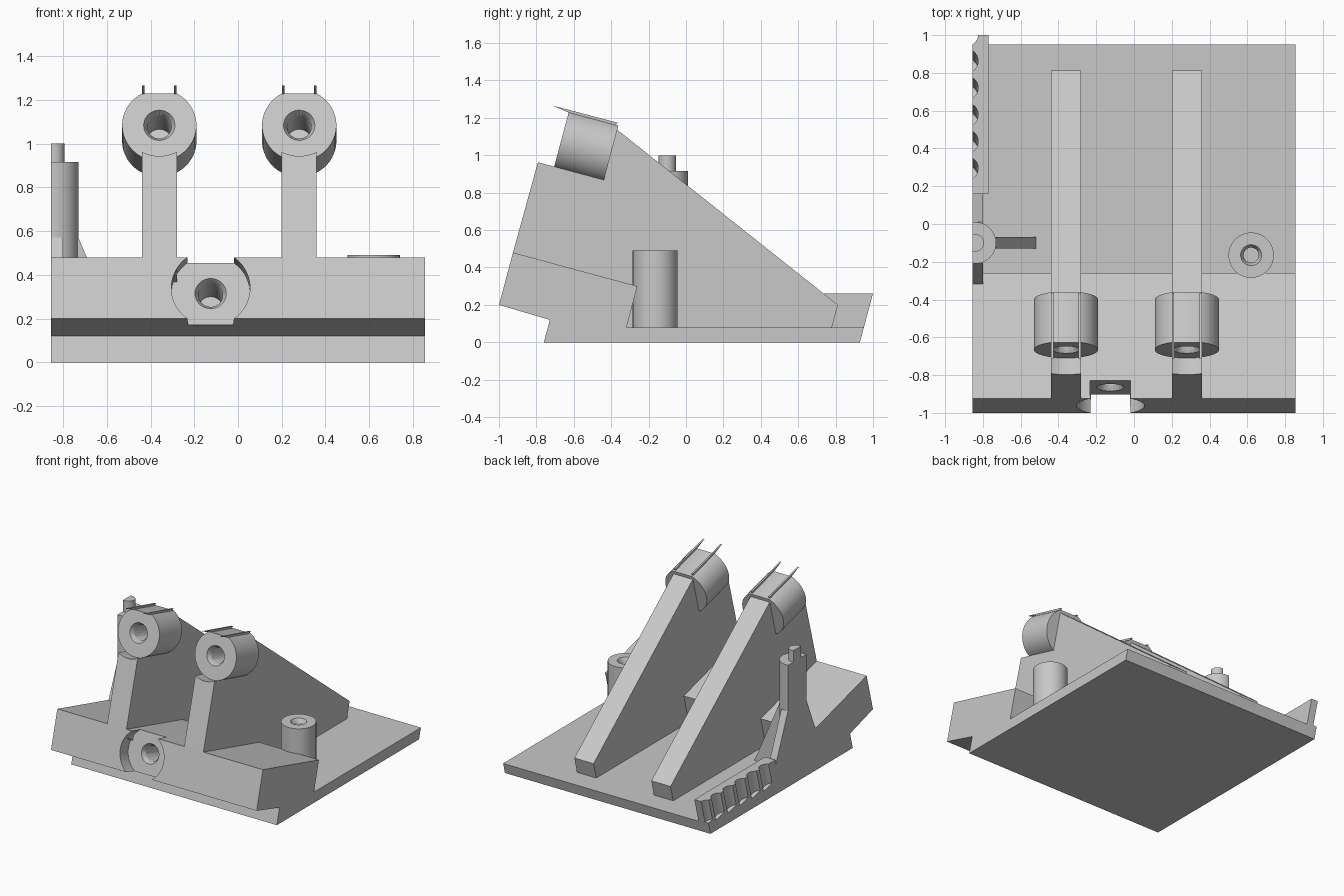
import bpy, bmesh, math
from mathutils import Vector, Matrix

if "Cube" in bpy.data.objects:
    bpy.data.objects.remove(bpy.data.objects["Cube"], do_unlink=True)

# One plain grey for the whole fixture
grey = bpy.data.materials.new("light_grey")
grey.use_nodes = True
COLOUR = (0.58, 0.58, 0.58, 1)
grey.diffuse_color = COLOUR
grey.node_tree.nodes["Principled BSDF"].inputs["Base Color"].default_value = COLOUR

# Tilted working directions: up along the leaning front, and back into the body
TILT = math.radians(15)
UP = Vector((0, math.sin(TILT), math.cos(TILT)))
BACK = Vector((0, math.cos(TILT), -math.sin(TILT)))
Z = Vector((0, 0, 1))
SIDE = 0.855


def finish(name, bm):
    bmesh.ops.recalc_face_normals(bm, faces=bm.faces)
    mesh = bpy.data.meshes.new(name)
    bm.to_mesh(mesh)
    bm.free()
    mesh.materials.append(grey)
    ob = bpy.data.objects.new(name, mesh)
    bpy.context.collection.objects.link(ob)
    return ob


def prism(name, profile, x0, x1):
    """Side profile in (y, z), extruded across x."""
    bm = bmesh.new()
    face = bm.faces.new([bm.verts.new((x0, y, z)) for y, z in profile])
    out = bmesh.ops.extrude_face_region(bm, geom=[face])
    verts = [g for g in out["geom"] if isinstance(g, bmesh.types.BMVert)]
    bmesh.ops.translate(bm, verts=verts, vec=(x1 - x0, 0, 0))
    return finish(name, bm)


def rod(name, start, axis, r, length, r2=None, clip=None):
    """Cylinder or cone from start along axis, optionally clipped by a plane."""
    bm = bmesh.new()
    bmesh.ops.create_cone(bm, cap_ends=True, segments=64, radius1=r,
                          radius2=r if r2 is None else r2, depth=length)
    turn = Z.rotation_difference(axis).to_matrix().to_4x4()
    place = Matrix.Translation(Vector(start) + axis * length / 2) @ turn
    bmesh.ops.transform(bm, matrix=place, verts=bm.verts)
    if clip:
        bmesh.ops.bisect_plane(bm, geom=bm.verts[:] + bm.edges[:] + bm.faces[:],
                               plane_co=clip[0], plane_no=clip[1], clear_outer=True)
        bmesh.ops.holes_fill(bm, edges=[e for e in bm.edges if e.is_boundary])
    return finish(name, bm)


def cut(ob, cutter):
    mod = ob.modifiers.new("cut", 'BOOLEAN')
    mod.operation = 'DIFFERENCE'
    mod.solver = 'EXACT'
    mod.object = cutter
    bpy.context.view_layer.objects.active = ob
    bpy.ops.object.modifier_apply(modifier=mod.name)
    bpy.data.objects.remove(cutter, do_unlink=True)


def drill(ob, mouth, axis, depth, r=0.055, wide=0.072):
    """Blind hole with a short countersink."""
    mouth = Vector(mouth)
    cut(ob, rod("hole_cutter", mouth - axis * 0.02, axis, r, depth + 0.02))
    cut(ob, rod("sink_cutter", mouth - axis * 0.001, axis, wide, 0.03, r))


def smooth(ob):
    bpy.ops.object.select_all(action='DESELECT')
    ob.select_set(True)
    bpy.context.view_layer.objects.active = ob
    bpy.ops.object.shade_smooth_by_angle(angle=math.radians(30))


# Base plate and leaning front block in one profile
body = prism("base_and_front_block", [
    (-0.76, 0), (0.93, 0), (0.951, 0.08), (-0.318, 0.08), (-0.26, 0.30),
    (-0.925, 0.48), (-1, 0.20), (-0.728, 0.12)], -SIDE, SIDE)

# Round pocket in the front, with a bolt hole at its floor
pocket = Vector((-0.125, -0.962, 0.34))
cut(body, rod("pocket_cutter", pocket - BACK * 0.1, BACK, 0.18, 0.2))
drill(body, pocket + BACK * 0.1, BACK, 0.26)
smooth(body)

# Two tall ribs, each carrying a drilled barrel with a flat top
for label, x in (("right", -0.36), ("left", 0.28)):
    front = Vector((x, -0.666, 1.084))
    rib = prism(label + "_rib", [
        (0.775, 0.06), (0.812, 0.20), (-0.366, 1.135), (-0.45, 1.03),
        (-0.765, 1.06), (-0.925, 0.48), (-0.90, 0.40), (-0.40, 0.06)],
        x - 0.08, x + 0.08)
    cut(rib, rod("saddle_cutter", front - BACK * 0.3, BACK, 0.17, 0.575))
    smooth(rib)
    barrel = rod(label + "_barrel", front, BACK, 0.17, 0.275,
                 clip=(front + UP * 0.15, UP))
    drill(barrel, front, BACK, 0.4)
    smooth(barrel)
    # Thin prongs reaching forward along the flat
    for side, sx in (("outer", -0.073), ("inner", 0.073)):
        prism(f"{label}_{side}_prong", [
            (-0.715, 1.266), (-0.365, 1.174), (-0.38, 1.155), (-0.62, 1.225)],
            x + sx - 0.006, x + sx + 0.006)

# Upright screw boss on the left
boss = rod("screw_boss", (0.62, -0.165, 0.07), Z, 0.12, 0.42)
drill(boss, (0.62, -0.165, 0.49), -Z, 0.3, 0.04, 0.056)
smooth(boss)

# Stepped post on the right edge, sliced flush with the side
edge = (Vector((-SIDE, 0, 0)), Vector((-1, 0, 0)))
smooth(rod("edge_post", (-0.84, -0.1, 0.05), Z, 0.11, 0.865, clip=edge))
smooth(rod("edge_post_pin", (-0.84, -0.1, 0.9), Z, 0.046, 0.1, clip=edge))

# Gussets bracing the post
for name, y0, y1 in (("rear_gusset", -0.02, 0.215), ("front_gusset", -0.18, -0.415)):
    step = math.copysign(0.03, y1 - y0)
    prism(name, [(y0, 0.06), (y1, 0.08), (y0 + step, 0.57), (y0, 0.57)], -SIDE, -0.80)
inner = prism("inner_gusset", [(-0.76, 0.06), (-0.52, 0.08), (-0.73, 0.57), (-0.76, 0.57)],
              -0.03, 0.03)
# Turn its profile from y to x
inner.data.transform(Matrix.Translation((0, -0.1, 0)) @ Matrix.Rotation(-math.pi / 2, 4, 'Z'))

# Rack along the right edge with scalloped grooves
rack = prism("notched_rack", [(0.16, 0.05), (0.943, 0.05), (1.0, 0.262), (0.16, 0.262)],
             -SIDE, -0.77)
for i in range(6):
    top = Vector((-0.885, 0.295 + 0.142 * i, 0.262))
    cut(rack, rod("groove_cutter", top - UP * 0.18, UP, 0.06, 0.25))
smooth(rack)
